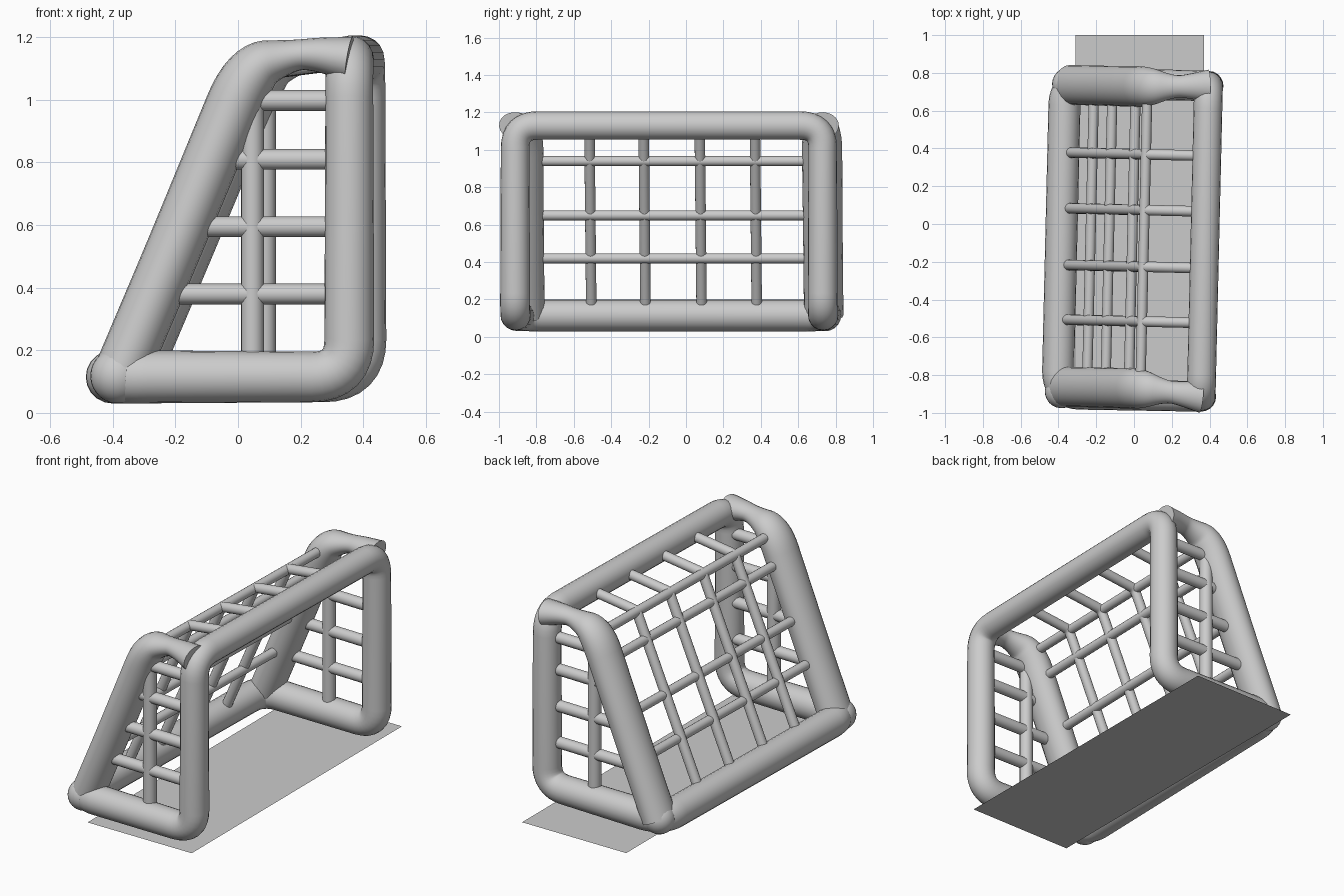
import bpy, math
from mathutils import Vector, Matrix

if "Cube" in bpy.data.objects:
    bpy.data.objects.remove(bpy.data.objects["Cube"])

# The whole goal is turned very slightly about z
PIVOT = Matrix.Translation((0, -0.085, 0))
TURN = PIVOT @ Matrix.Rotation(math.radians(-1.35), 4, 'Z') @ PIVOT.inverted()


def rounded(points, fillet, closed):
    """Polyline of (x, y, z, radius) with its corners rounded off."""
    pts = [Vector(p) for p in points]
    out, n = [], len(pts)
    for i, p in enumerate(pts):
        if not closed and i in (0, n - 1):
            out.append(p)
            continue
        a, b = pts[i - 1] - p, pts[(i + 1) % n] - p
        da = min(fillet, a.length * 0.45) / a.length
        db = min(fillet, b.length * 0.45) / b.length
        s, e = p + a * da, p + b * db
        for k in range(9):
            t = k / 8
            out.append(s * (1 - t) ** 2 + p * 2 * t * (1 - t) + e * t * t)
    return out


def tube(name, points, fillet=0.1, closed=False, sides=6, y=0, y_scale=1):
    cu = bpy.data.curves.new(name, 'CURVE')
    cu.dimensions = '3D'
    cu.bevel_depth = 1.0
    cu.bevel_resolution = sides
    cu.use_fill_caps = True
    pts = rounded(points, fillet, closed)
    sp = cu.splines.new('POLY')
    sp.points.add(len(pts) - 1)
    for q, p in zip(sp.points, pts):
        q.co = (p[0], p[1], p[2], 1)
        q.radius = p[3]
    sp.use_cyclic_u = closed
    sp.use_smooth = True
    ob = bpy.data.objects.new(name, cu)
    bpy.context.collection.objects.link(ob)
    ob.matrix_world = TURN @ Matrix.Translation((0, y, 0)) @ Matrix.Diagonal((1, y_scale, 1, 1))
    return ob


def ball(name, loc, r):
    bpy.ops.mesh.primitive_uv_sphere_add(segments=24, ring_count=14, radius=r)
    ob = bpy.context.object
    ob.name = name
    ob.matrix_world = TURN @ Matrix.Translation(loc)
    bpy.ops.object.shade_smooth()


NEAR, FAR = -0.905, 0.74
FRONT, BACK, LOW, HIGH = 0.375, -0.385, 0.115, 1.13


def slope_x(z):
    """Centre line of the sloping back."""
    return -0.36 + (z - 0.115) * 0.425


# Main inflated loop: posts, crossbar, side floor tubes and back floor tube
tube("main_frame", [
    (FRONT, NEAR, LOW, 0.08), (FRONT, NEAR, HIGH, 0.076),
    (FRONT, FAR, HIGH, 0.076), (FRONT, FAR, LOW, 0.08),
    (BACK, FAR, LOW, 0.085), (BACK, NEAR, LOW, 0.085)],
    fillet=0.12, closed=True, sides=8)

for side, y_slope, y_net, y_post in (("near", -0.87, -0.885, NEAR), ("far", 0.728, 0.732, FAR)):
    # Sloping back tube that bends over and thins before meeting the post
    shift = (y_post - y_slope) / 1.2
    tube(side + "_slope_tube", [
        (slope_x(LOW), 0, LOW, 0.088), (slope_x(0.5), 0, 0.5, 0.088),
        (0.055, 0, 1.105, 0.09), (0.20, shift * 0.4, 1.145, 0.046),
        (0.28, shift * 0.7, 1.145, 0.055), (FRONT, shift, HIGH, 0.072)],
        fillet=0.13, sides=8, y=y_slope, y_scale=1.2)
    ball(side + "_back_corner", (-0.365, y_post * 0.99, 0.118), 0.088)
    # Side netting
    tube(side + "_side_net_upright", [(0.065, y_net, LOW, 0.037), (0.065, y_net, 1.05, 0.037)])
    for i, z in enumerate((0.38, 0.595, 0.81, 0.998)):
        tube(f"{side}_side_net_bar_{i}", [(slope_x(z), y_net, z, 0.033), (FRONT, y_net, z, 0.033)])

# Back and roof netting: strands run up the slope and over to the crossbar
for i, y in enumerate((-0.515, -0.225, 0.075, 0.37)):
    tube(f"net_strand_{i}", [
        (BACK + 0.01, y, LOW, 0.028), (slope_x(1.09), y, 1.09, 0.028),
        (FRONT, y, HIGH, 0.028)], fillet=0.03)
for i, z in enumerate((0.42, 0.65, 0.94, 1.085)):
    tube(f"net_cross_bar_{i}", [(slope_x(z), -0.87, z, 0.027), (slope_x(z), 0.73, z, 0.027)])

# Flat ground sheet
me = bpy.data.meshes.new("ground_sheet")
me.from_pydata([(-0.31, -0.96, 0), (0.37, -0.96, 0), (0.37, 1, 0), (-0.31, 1, 0)], [], [(0, 1, 2, 3)])
bpy.context.collection.objects.link(bpy.data.objects.new("ground_sheet", me))
